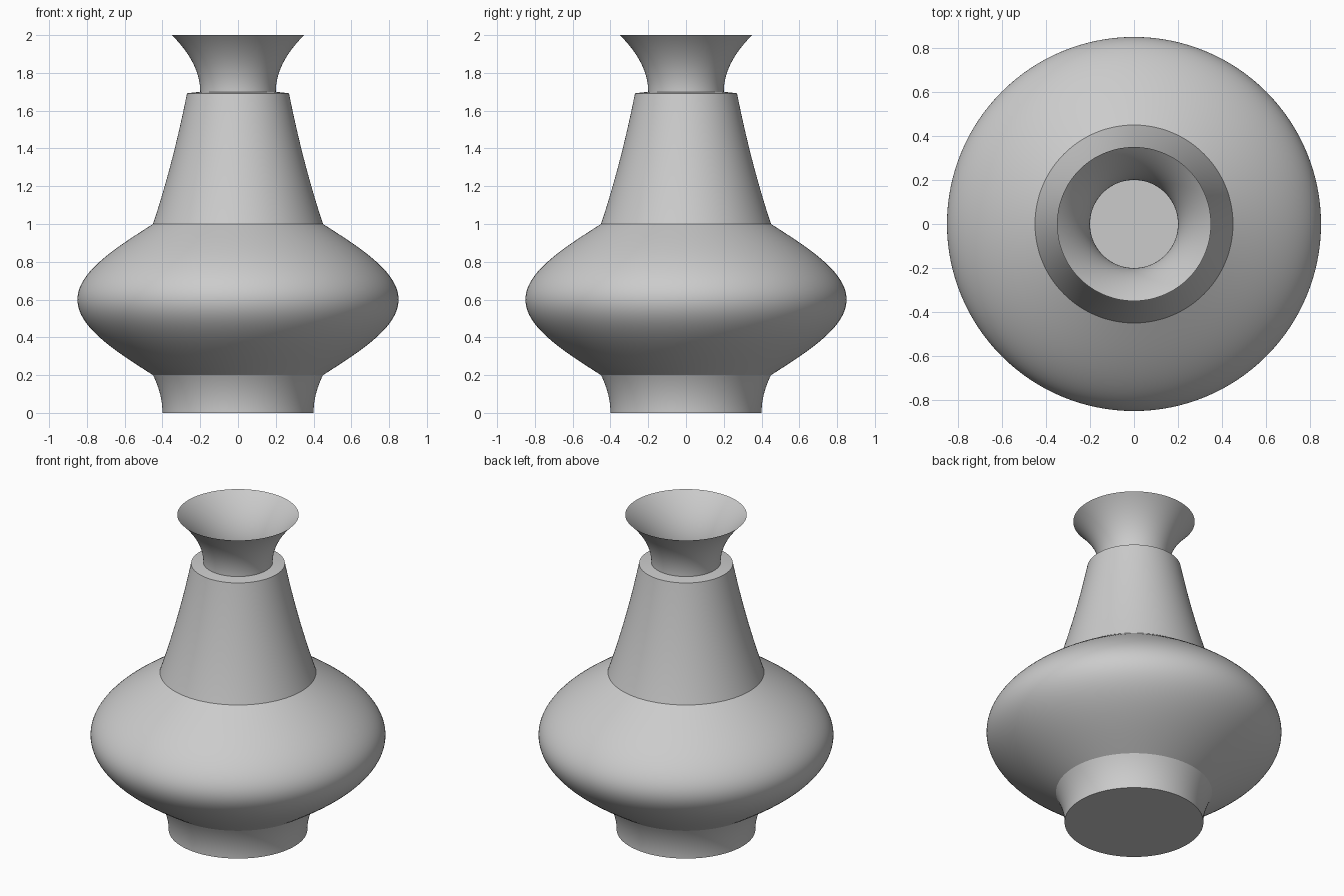
import bpy, bmesh, math

if "Cube" in bpy.data.objects:
    bpy.data.objects.remove(bpy.data.objects["Cube"])

SEGMENTS = 128


def span(radius, z0, z1, steps):
    """Profile points (radius, height) with radius given as a function of t in 0..1."""
    return [(radius(i / steps), z0 + (z1 - z0) * i / steps) for i in range(steps + 1)]


# Profile from foot to rim: foot, belly, tapering shoulder, flared mouth
profile = span(lambda t: 0.40 + 0.05 * t * t, 0.0, 0.2, 12)
profile += span(lambda t: 0.45 + 0.40 * math.sin(math.pi * t), 0.2, 1.0, 48)[1:]
profile += span(lambda t: 0.45 * (0.27 / 0.45) ** t, 1.0, 1.692, 24)[1:]
profile += span(lambda t: 0.20 + 0.15 * t * t, 1.70, 2.0, 20)

# Thin-walled lathe with an open mouth and a closed base
bm = bmesh.new()
rings = []
for r, z in profile:
    rings.append([bm.verts.new((r * math.cos(a), r * math.sin(a), z))
                  for a in (2 * math.pi * k / SEGMENTS for k in range(SEGMENTS))])
for low, high in zip(rings, rings[1:]):
    for k in range(SEGMENTS):
        n = (k + 1) % SEGMENTS
        bm.faces.new((low[k], low[n], high[n], high[k]))
bm.faces.new(rings[0][::-1])

mesh = bpy.data.meshes.new("vase")
bm.to_mesh(mesh)
bm.free()
vase = bpy.data.objects.new("vase", mesh)
bpy.context.collection.objects.link(vase)

# Smooth walls with crisp creases between the sections
bpy.context.view_layer.objects.active = vase
vase.select_set(True)
bpy.ops.object.shade_smooth_by_angle(angle=math.radians(25))
